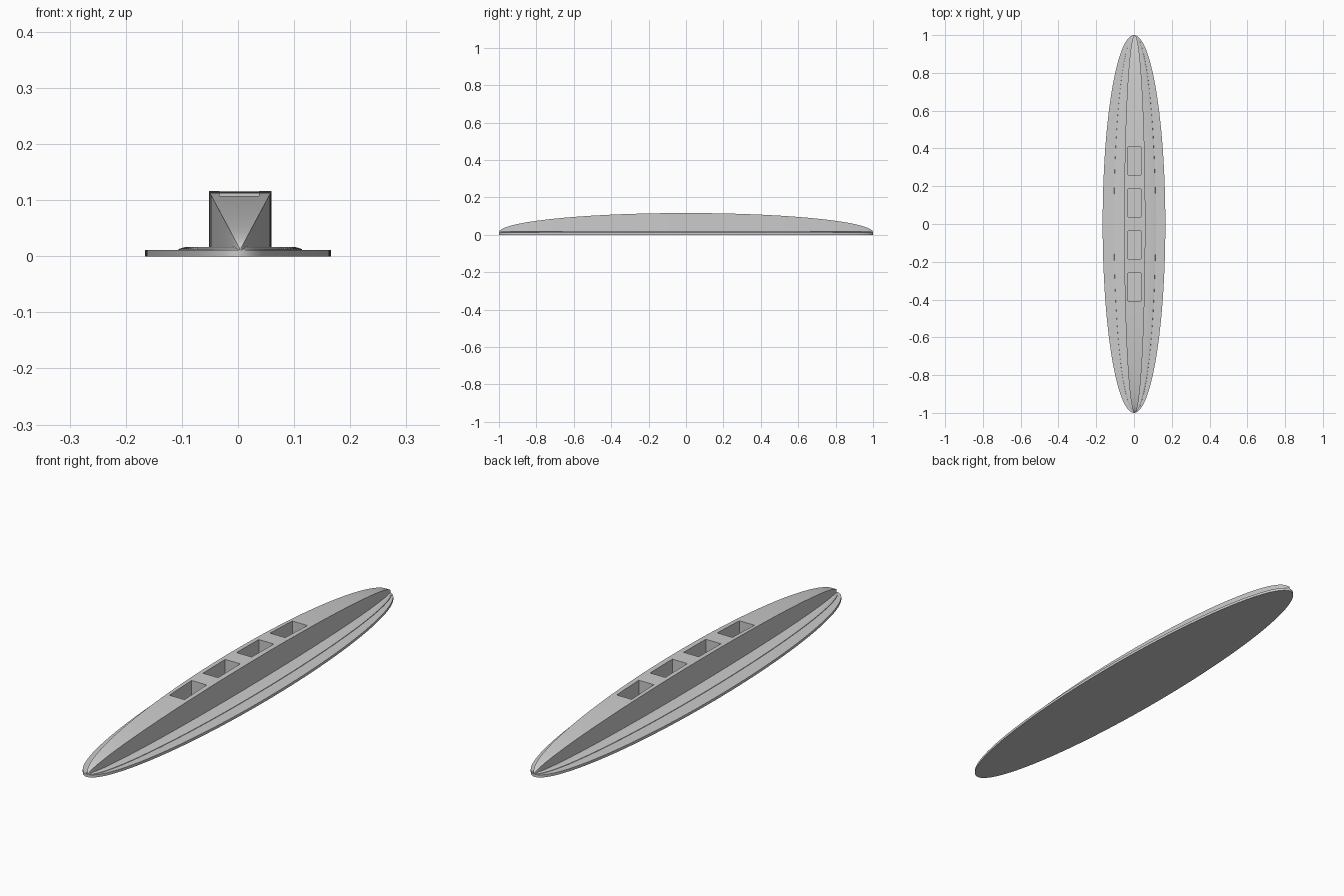
import bpy
import bmesh
import math

if "Cube" in bpy.data.objects:
    bpy.data.objects.remove(bpy.data.objects["Cube"])

grey = bpy.data.materials.new("light_grey")
grey.diffuse_color = (0.6, 0.6, 0.6, 1)
grey.use_nodes = True
grey.node_tree.nodes["Principled BSDF"].inputs["Base Color"].default_value = grey.diffuse_color


def make(name, bm, smooth=True):
    bmesh.ops.recalc_face_normals(bm, faces=bm.faces)
    mesh = bpy.data.meshes.new(name)
    bm.to_mesh(mesh)
    bm.free()
    obj = bpy.data.objects.new(name, mesh)
    bpy.context.collection.objects.link(obj)
    mesh.materials.append(grey)
    if smooth:
        shade(obj)
    return obj


def shade(obj):
    bpy.ops.object.select_all(action='DESELECT')
    bpy.context.view_layer.objects.active = obj
    obj.select_set(True)
    bpy.ops.object.shade_smooth_by_angle(angle=math.radians(25))


def elliptical_plate(name, rings, cx, n=128):
    """Stack of (half width, half length, z) ellipses, capped at both ends."""
    bm = bmesh.new()
    loops = []
    for rx, ry, z in rings:
        loops.append([bm.verts.new((cx + rx * math.cos(2 * math.pi * i / n),
                                    ry * math.sin(2 * math.pi * i / n), z))
                      for i in range(n)])
    for a, b in zip(loops, loops[1:]):
        for i in range(n):
            j = (i + 1) % n
            bm.faces.new((a[i], a[j], b[j], b[i]))
    bm.faces.new(loops[0])
    bm.faces.new(loops[-1])
    return make(name, bm)


# Base board and the thin raised deck on it
elliptical_plate("base_board", [(0.166, 1.0, 0), (0.166, 1.0, 0.011)], 0)
elliptical_plate("raised_deck", [(0.111, 0.998, 0.010), (0.110, 0.997, 0.013),
                                 (0.098, 0.99, 0.0165)], 0.004)

# Arched spine: straight walls, width and height both follow an ellipse
CX, FOOT, STEPS = 0.004, 0.009, 96
bm = bmesh.new()
rows = []
for k in range(STEPS + 1):
    t = math.pi * (0.006 + 0.988 * k / STEPS)
    y, s = -math.cos(t), math.sin(t)
    w, top = 0.056 * s, 0.012 + 0.104 * s
    rows.append([bm.verts.new((CX + x, y, z)) for x, z in
                 ((-w, FOOT), (w, FOOT), (w, top), (-w, top))])
for a, b in zip(rows, rows[1:]):
    for i in range(4):
        j = (i + 1) % 4
        bm.faces.new((a[i], a[j], b[j], b[i]))
bm.faces.new(rows[0])
bm.faces.new(rows[-1])
spine = make("spine", bm, smooth=False)

# Four rectangular pockets cut down into the spine
bm = bmesh.new()
for cy in (-0.333, -0.111, 0.111, 0.333):
    cube = bmesh.ops.create_cube(bm, size=1)["verts"]
    bmesh.ops.scale(bm, vec=(0.07, 0.147, 0.2), verts=cube)
    bmesh.ops.translate(bm, vec=(0.002, cy, 0.118), verts=cube)
cutter = make("pocket_cutter", bm, smooth=False)
cutter.hide_render = True

cut = spine.modifiers.new("pockets", 'BOOLEAN')
cut.operation = 'DIFFERENCE'
cut.solver = 'EXACT'
cut.object = cutter
bpy.context.view_layer.objects.active = spine
bpy.ops.object.modifier_apply(modifier=cut.name)
bpy.data.objects.remove(cutter)
shade(spine)
